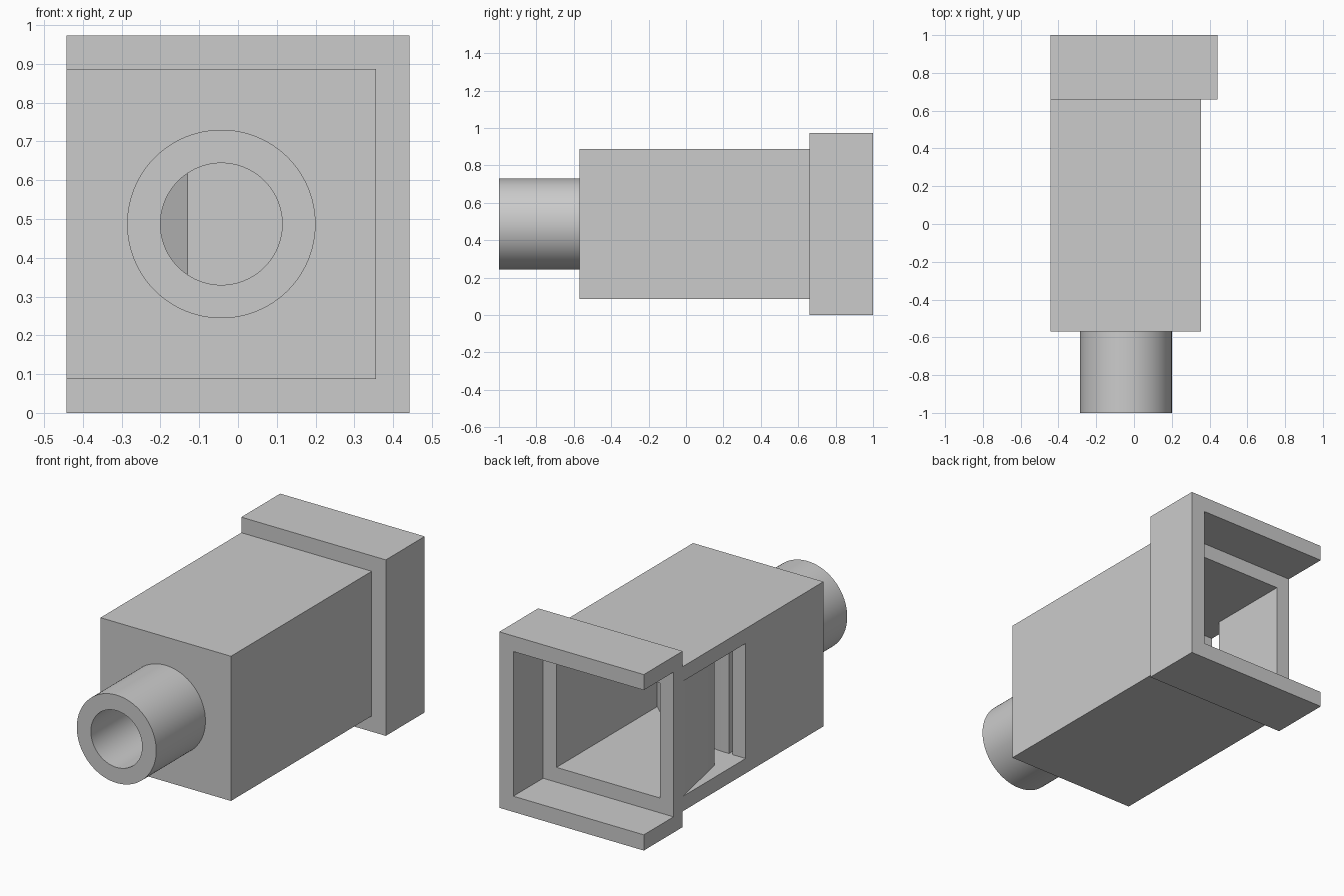
import bpy, bmesh, math
from mathutils import Vector

if "Cube" in bpy.data.objects:
    bpy.data.objects.remove(bpy.data.objects["Cube"], do_unlink=True)

GREY = (0.6, 0.6, 0.6, 1.0)
grey = bpy.data.materials.new("plain grey")
grey.use_nodes = True
grey.diffuse_color = GREY
grey.node_tree.nodes["Principled BSDF"].inputs["Base Color"].default_value = GREY


def finish(name, bm):
    bmesh.ops.recalc_face_normals(bm, faces=bm.faces)
    mesh = bpy.data.meshes.new(name)
    bm.to_mesh(mesh)
    bm.free()
    mesh.materials.append(grey)
    obj = bpy.data.objects.new(name, mesh)
    bpy.context.scene.collection.objects.link(obj)
    return obj


def prism(name, outline, axis, start, end):
    """Extrude a closed outline along z (outline in x, y) or y (outline in x, z)."""
    bm = bmesh.new()
    if axis == "z":
        verts = [bm.verts.new((a, b, start)) for a, b in outline]
        move = Vector((0, 0, end - start))
    else:
        verts = [bm.verts.new((a, start, b)) for a, b in outline]
        move = Vector((0, end - start, 0))
    face = bm.faces.new(verts)
    out = bmesh.ops.extrude_face_region(bm, geom=[face])
    moved = [g for g in out["geom"] if isinstance(g, bmesh.types.BMVert)]
    bmesh.ops.translate(bm, verts=moved, vec=move)
    return finish(name, bm)


def rect(x0, x1, y0, y1):
    return [(x0, y0), (x1, y0), (x1, y1), (x0, y1)]


def circle(radius, cx, cz, n=96):
    return [(cx + radius * math.cos(math.tau * i / n),
             cz + radius * math.sin(math.tau * i / n)) for i in range(n)]


def cut(target, cutter):
    mod = target.modifiers.new("cut", "BOOLEAN")
    mod.operation = "DIFFERENCE"
    mod.solver = "EXACT"
    mod.object = cutter
    bpy.context.view_layer.objects.active = target
    bpy.ops.object.modifier_apply(modifier=mod.name)
    bpy.data.objects.remove(cutter, do_unlink=True)


def smooth(obj):
    bpy.ops.object.select_all(action="DESELECT")
    obj.select_set(True)
    bpy.context.view_layer.objects.active = obj
    bpy.ops.object.shade_smooth_by_angle(angle=math.radians(30))


# Main dimensions
LEFT, RIGHT, OUTER = -0.442, 0.356, 0.442
LOW, HIGH, TOP = 0.087, 0.887, 0.973
WALL = 0.082
FRONT, BACK = -0.57, 0.74
BORE_X, BORE_Z = -0.043, 0.487
in_l, in_r = LEFT + WALL, RIGHT - WALL
in_lo, in_hi = LOW + WALL, HIGH - WALL

# Square body
body = prism("body", rect(LEFT, RIGHT, FRONT, BACK), "z", LOW, HIGH)

# Inner space: front chamber, narrow side passage, and long rear cavity
tip, mouth, deep = in_l + 0.02, 0.11, 0.25
run = in_r - tip
radius = (run ** 2 + deep ** 2) / (2 * deep)
sweep = math.asin(run / radius)
arc = [(tip + radius * math.sin(sweep * i / 20),
        mouth - radius * (1 - math.cos(sweep * i / 20))) for i in range(21)]
chamber_front, block_front = FRONT + WALL, -0.36
inner = [(in_l, chamber_front), (in_r, chamber_front), (in_r, block_front),
         (-0.13, block_front), (tip, 0.0)] + arc + [(in_r, 0.9), (in_l, 0.9)]
cut(body, prism("inner_cutter", inner, "z", in_lo, in_hi))

# Side window with a slanted sharp lip
lip = 0.265
slope = (0.66 - lip) / WALL
window = [(LEFT - 0.02, mouth), (in_l + 0.01, mouth),
          (in_l + 0.01, lip - 0.01 * slope),
          (LEFT - 0.02, 0.66 + 0.02 * slope)]
cut(body, prism("window_cutter", window, "z", in_lo, in_hi))

# Bore through the front wall
cut(body, prism("bore_cutter", circle(0.157, BORE_X, BORE_Z), "y",
                FRONT - 0.05, chamber_front + 0.02))
smooth(body)

# Round inlet tube
tube = prism("inlet_tube", circle(0.243, BORE_X, BORE_Z), "y", -1.0, FRONT)
cut(tube, prism("tube_cutter", circle(0.157, BORE_X, BORE_Z), "y", -1.1, FRONT + 0.1))
smooth(tube)

# Rear collar, open on one side
collar = [(LEFT, 0), (OUTER, 0), (OUTER, TOP), (LEFT, TOP),
          (LEFT, HIGH), (RIGHT, HIGH), (RIGHT, LOW), (LEFT, LOW)]
prism("rear_collar", collar, "y", 0.66, 1.0)
